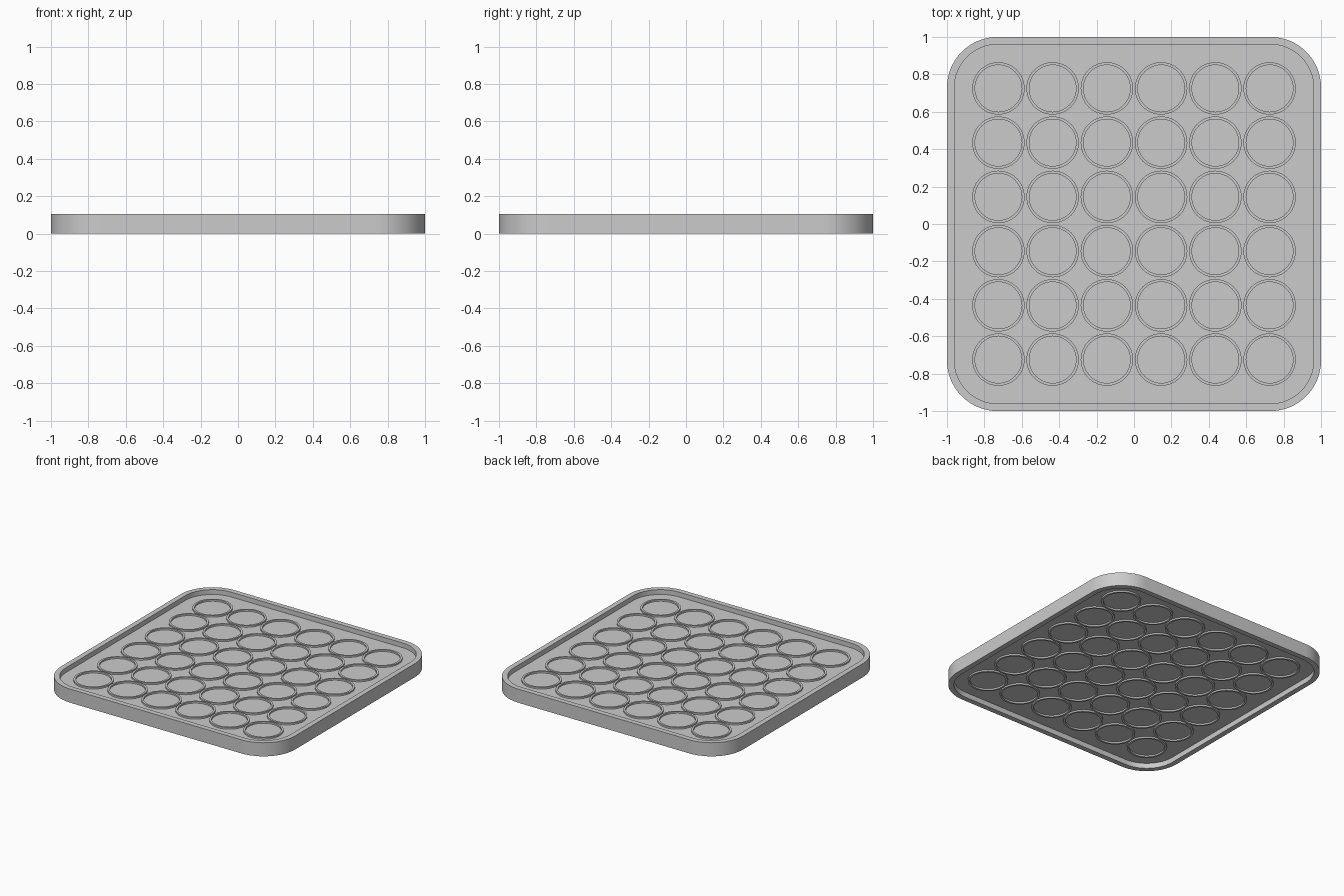
import bpy, bmesh, math

if "Cube" in bpy.data.objects:
    bpy.data.objects.remove(bpy.data.objects["Cube"])

H = 0.105            # total height
PLATE = (0.04, 0.068)  # underside and top of the floor plate
RING_H = 0.012
PITCH = 0.29


def rounded_square(half, radius, z, steps=16):
    pts = []
    for k in range(4):
        a0 = k * math.pi / 2
        cx = (half - radius) * (1 if k in (0, 3) else -1)
        cy = (half - radius) * (1 if k in (0, 1) else -1)
        for i in range(steps + 1):
            a = a0 + math.pi / 2 * i / steps
            pts.append((cx + radius * math.cos(a), cy + radius * math.sin(a), z))
    return pts


def circle(cx, cy, r, z, n=48):
    return [(cx + r * math.cos(2 * math.pi * i / n),
             cy + r * math.sin(2 * math.pi * i / n), z) for i in range(n)]


def loft(bm, sections, cap=False, closed=False):
    loops = [[bm.verts.new(p) for p in s] for s in sections]
    pairs = list(zip(loops, loops[1:]))
    if closed:
        pairs.append((loops[-1], loops[0]))
    for a, b in pairs:
        n = len(a)
        for i in range(n):
            bm.faces.new((a[i], a[(i + 1) % n], b[(i + 1) % n], b[i]))
    if cap:
        bm.faces.new(loops[0])
        bm.faces.new(loops[-1])


def finish(bm, name):
    bmesh.ops.recalc_face_normals(bm, faces=bm.faces)
    me = bpy.data.meshes.new(name)
    bm.to_mesh(me)
    bm.free()
    ob = bpy.data.objects.new(name, me)
    bpy.context.collection.objects.link(ob)
    bpy.ops.object.select_all(action='DESELECT')
    ob.select_set(True)
    bpy.context.view_layer.objects.active = ob
    bpy.ops.object.shade_smooth_by_angle(angle=math.radians(30))
    return ob


# Tray body: rim standing above and below a recessed floor plate
bm = bmesh.new()
outer, inner = (1.0, 0.27), (0.96, 0.23)
loft(bm, [rounded_square(*inner, PLATE[0]), rounded_square(*inner, 0),
          rounded_square(*outer, 0), rounded_square(*outer, H),
          rounded_square(*inner, H), rounded_square(*inner, PLATE[1])], cap=True)
finish(bm, "tray_body")

# Raised rings in a six by six grid, on both faces of the plate
for name, z0, z1 in (("top_rings", PLATE[1], PLATE[1] + RING_H),
                     ("bottom_rings", PLATE[0] - RING_H, PLATE[0])):
    bm = bmesh.new()
    for i in range(6):
        for j in range(6):
            x, y = (i - 2.5) * PITCH, (j - 2.5) * PITCH
            loft(bm, [circle(x, y, 0.14, z0), circle(x, y, 0.14, z1),
                      circle(x, y, 0.125, z1), circle(x, y, 0.125, z0)], closed=True)
    finish(bm, name)
